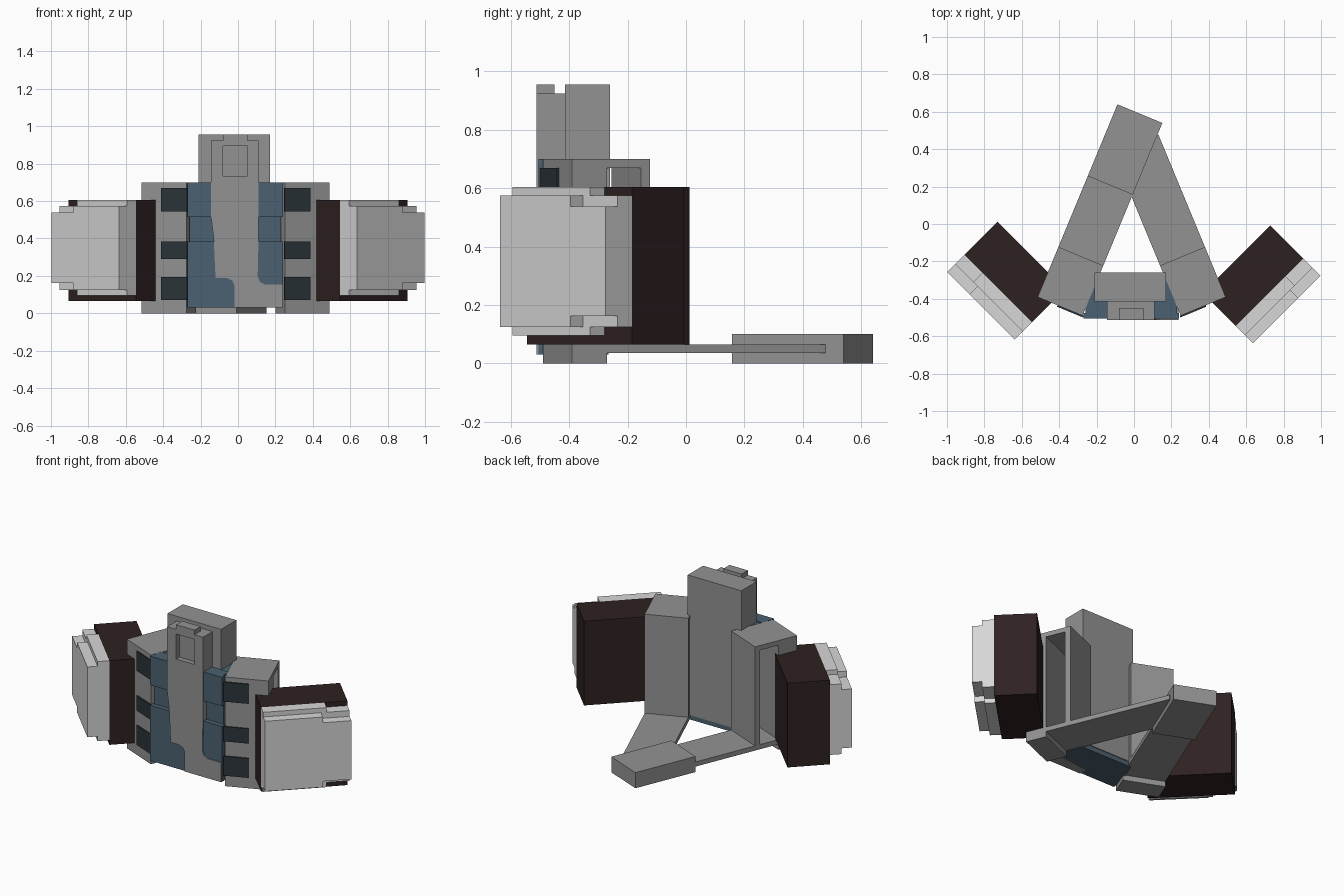
import bpy, bmesh, math
from mathutils import Vector

cube = bpy.data.objects.get("Cube")
if cube:
    bpy.data.objects.remove(cube)


def material(name, r, g, b):
    m = bpy.data.materials.new(name)
    m.use_nodes = True
    m.diffuse_color = (r, g, b, 1)
    m.node_tree.nodes["Principled BSDF"].inputs["Base Color"].default_value = (r, g, b, 1)
    return m


GREY = material("mid grey", 0.29, 0.29, 0.29)
LIGHT = material("light grey", 0.68, 0.68, 0.68)
BROWN = material("dark brown", 0.028, 0.015, 0.015)
BLUE = material("slate blue", 0.07, 0.12, 0.165)
STRAP = material("dark slate", 0.023, 0.034, 0.039)
UP = Vector((0, 0, 1))


def extrude(name, pts, origin, ax, ay, sweep, mat):
    """Sweep a flat outline, drawn on axes ax and ay, along a vector."""
    bm = bmesh.new()
    base = [bm.verts.new(origin + ax * p + ay * q) for p, q in pts]
    face = bm.faces.new(base)
    out = bmesh.ops.extrude_face_region(bm, geom=[face])
    moved = [g for g in out["geom"] if isinstance(g, bmesh.types.BMVert)]
    bmesh.ops.translate(bm, verts=moved, vec=sweep)
    bmesh.ops.recalc_face_normals(bm, faces=bm.faces)
    mesh = bpy.data.meshes.new(name)
    bm.to_mesh(mesh)
    bm.free()
    mesh.materials.append(mat)
    ob = bpy.data.objects.new(name, mesh)
    bpy.context.collection.objects.link(ob)
    return ob


def rect(a0, a1, b0, b1):
    return [(a0, b0), (a1, b0), (a1, b1), (a0, b1)]


class Frame:
    """Turned floor axes: u runs outward along a part, v runs to its back."""

    def __init__(self, x, y, degrees=0, side=1, centre=0):
        c, s = math.cos(math.radians(degrees)), math.sin(math.radians(degrees))
        self.o = Vector((centre + side * (x - centre), y, 0))
        self.u = Vector((side * c, s, 0))
        self.v = Vector((-side * s, c, 0))

    def box(self, name, u0, u1, v0, v1, z0, z1, mat):
        return extrude(name, rect(u0, u1, v0, v1), self.o + UP * z0,
                       self.u, self.v, UP * (z1 - z0), mat)

    def panel(self, name, pts, v0, v1, mat):
        return extrude(name, pts, self.o + self.v * v0, self.u, UP,
                       self.v * (v1 - v0), mat)


def notched(end, step, z0, z1, drop):
    """Plate outline whose far corners are stepped in."""
    return [(0, z0), (step, z0), (step, z0 + drop), (end, z0 + drop),
            (end, z1 - drop), (step, z1 - drop), (step, z1), (0, z1)]


MID = -0.0125
for label, side, shift in (("left", 1, 0), ("right", -1, 0.02)):
    # Open bracket beside the centre, with its floor running back as an arm
    f = Frame(0.25, -0.49, 22.5, side, MID)
    w = 0.26
    f.box(label + "_bracket_front", 0, w, 0, 0.13, 0, 0.70, GREY)
    f.box(label + "_bracket_top", 0, w, 0.13, 0.29, 0.67, 0.70, GREY)
    f.box(label + "_bracket_back", 0, w, 0.255, 0.29, 0.035, 0.67, GREY)
    f.box(label + "_arm", 0, w, 0.13, 0.94 if side > 0 else 0.72, 0.035, 0.065, GREY)
    if side < 0:
        f.box("tail_block", 0, w, 0.70, 1.115, 0, 0.10, GREY)
    # Straps across the bracket front
    for i, (z0, z1) in enumerate(((0.07, 0.195), (0.29, 0.385), (0.545, 0.67))):
        f.box(f"{label}_strap_{i + 1}", -0.005, 0.145, -0.008, 0.002, z0, z1, STRAP)
    # Side case with two stepped cover plates
    f = Frame(0.545, -0.545 + shift, 45, side)
    f.box(label + "_case", 0, 0.51, 0, 0.25, 0.065, 0.605, BROWN)
    f.panel(label + "_inner_cover", notched(0.51, 0.375, 0.095, 0.605, 0.03), -0.07, 0, LIGHT)
    f.panel(label + "_outer_cover", notched(0.51, 0.342, 0.125, 0.575, 0.037), -0.13, -0.07, LIGHT)

# Centre shell: recessed core, raised upper and lower panels, end plates
c = Frame(0, 0)
c.box("shell_core", -0.26, 0.23, -0.475, -0.42, 0.03, 0.70, BLUE)
c.box("shell_upper_panel", -0.27, 0.24, -0.505, -0.475, 0.515, 0.70, BLUE)
c.box("shell_lower_panel", -0.27, 0.24, -0.505, -0.475, 0.03, 0.385, BLUE)
for name, z in (("shell_floor", 0.03), ("shell_roof", 0.665)):
    plate = [(-0.26, -0.42), (0.23, -0.42), (0.17, -0.265), (-0.20, -0.265)]
    extrude(name, plate, UP * z, c.u, c.v, UP * 0.03, BLUE)

# Tall rear block
c.box("rear_block", -0.21, 0.17, -0.415, -0.26, 0.06, 0.955, GREY)

# Front strip with a flared foot, a window recess and a top tab
outline = [(-0.145, 0.925), (0.11, 0.925), (0.11, 0.40), (0.105, 0.20), (0.115, 0.17),
           (0.14, 0.155), (0.238, 0.155), (0.238, 0.03), (-0.02, 0.03), (-0.02, 0.15),
           (-0.03, 0.175), (-0.06, 0.19), (-0.12, 0.19), (-0.13, 0.40), (-0.145, 0.52)]
strip = c.panel("front_strip", outline, -0.512, -0.415, GREY)
cutter = c.box("window_cutter", -0.08, 0.05, -0.60, -0.48, 0.735, 0.895, GREY)
cutter.hide_render = True
cutter.hide_viewport = True
cut = strip.modifiers.new("window", "BOOLEAN")
cut.operation = "DIFFERENCE"
cut.solver = "EXACT"
cut.object = cutter
c.box("top_tab", -0.08, 0.05, -0.512, -0.45, 0.925, 0.955, GREY)
